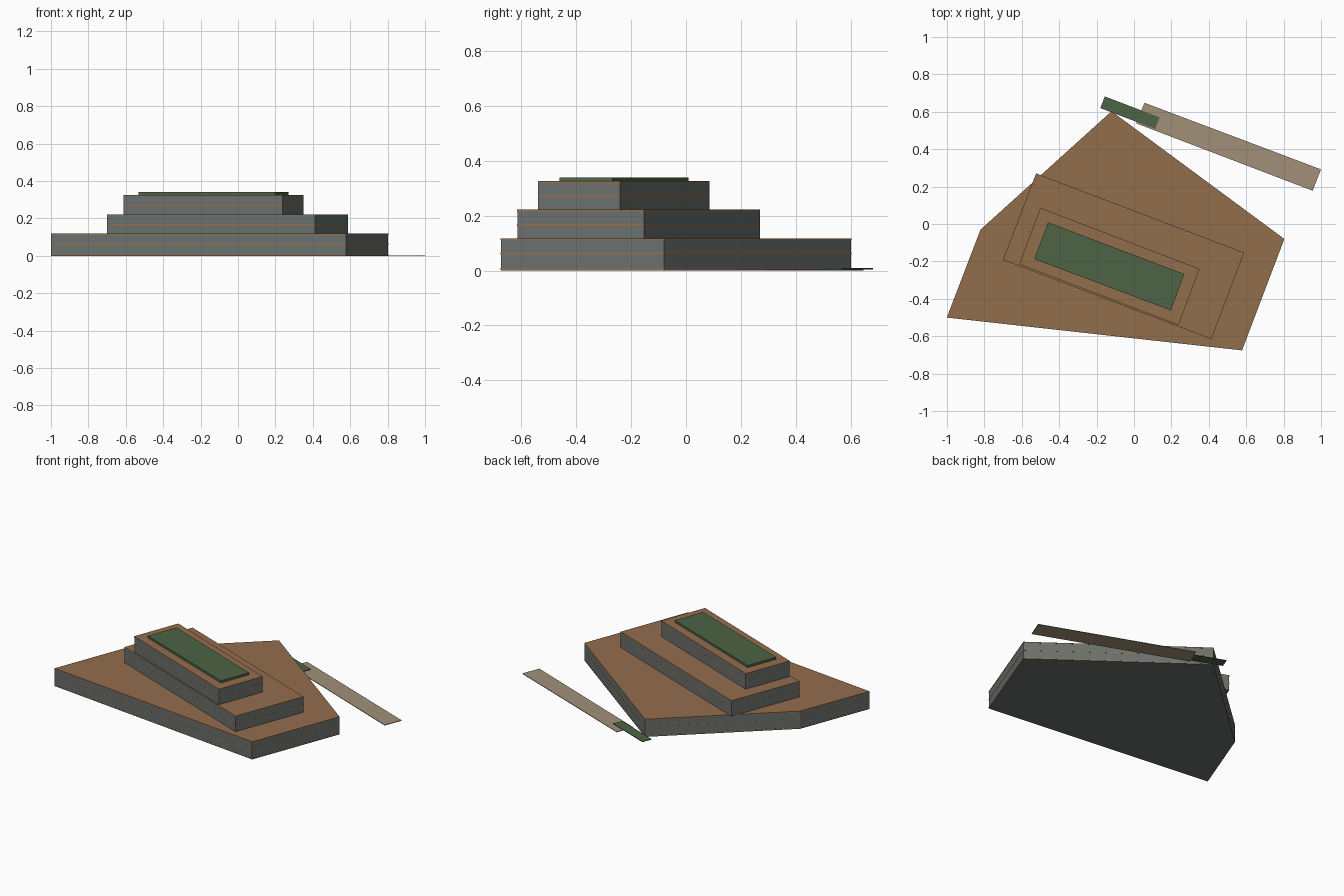
import bpy, bmesh
from mathutils import Vector

if "Cube" in bpy.data.objects:
    bpy.data.objects.remove(bpy.data.objects["Cube"])


def material(name, rgb):
    m = bpy.data.materials.new(name)
    m.diffuse_color = (*rgb, 1)
    m.use_nodes = True
    m.node_tree.nodes["Principled BSDF"].inputs["Base Color"].default_value = m.diffuse_color
    return m


BROWN = material("timber_brown", (0.29, 0.155, 0.073))
GLASS = material("grey_glass", (0.14, 0.165, 0.155))
GREEN = material("planting_green", (0.075, 0.125, 0.06))
TAN = material("path_tan", (0.36, 0.28, 0.19))


def prism(name, outline, z0, z1, mat, grow=0.0):
    """Extrude a plan outline from z0 to z1, optionally grown about its centre."""
    pts = [Vector(p) for p in outline]
    c = sum(pts, Vector((0, 0))) / len(pts)
    pts = [c + (p - c) * (1 + grow) for p in pts]
    bm = bmesh.new()
    f = bm.faces.new([bm.verts.new((p.x, p.y, z0)) for p in pts])
    top = bmesh.ops.extrude_face_region(bm, geom=[f])["geom"]
    bmesh.ops.translate(bm, vec=(0, 0, z1 - z0),
                        verts=[v for v in top if isinstance(v, bmesh.types.BMVert)])
    bmesh.ops.recalc_face_normals(bm, faces=bm.faces)
    me = bpy.data.meshes.new(name)
    bm.to_mesh(me)
    bm.free()
    me.materials.append(mat)
    ob = bpy.data.objects.new(name, me)
    bpy.context.collection.objects.link(ob)
    return ob


# Plan outlines of the three tiers, bottom to top
tiers = {
    "lower": [(-1.0, -0.5), (0.577, -0.675), (0.803, -0.08), (-0.12, 0.602), (-0.82, -0.03)],
    "middle": [(-0.70, -0.192), (0.413, -0.615), (0.588, -0.153), (-0.523, 0.27)],
    "upper": [(-0.613, -0.215), (0.238, -0.54), (0.35, -0.24), (-0.50, 0.086)],
}
FLOOR, SLAB = 0.052, 0.007
z = 0.014
for name, outline in tiers.items():
    # Glazed wall through two storeys
    base = 0.0 if name == "lower" else z
    prism(name + "_glazing", outline, base, z + 2 * FLOOR - SLAB, GLASS)
    # Floor slab edges and the roof deck
    if name == "lower":
        prism("ground_slab", outline, 0.003, z - 0.005, BROWN, 0.001)
    prism(name + "_floor_slab", outline, z + FLOOR - SLAB, z + FLOOR, BROWN, 0.001)
    prism(name + "_roof_deck", outline, z + 2 * FLOOR - SLAB, z + 2 * FLOOR, BROWN, 0.001)
    z += 2 * FLOOR

# Green roof bed
prism("roof_garden", [(-0.533, -0.187), (0.197, -0.462), (0.269, -0.268), (-0.46, 0.009)],
      z, 0.34, GREEN)

# Ground path and planting strip behind the building
prism("path", [(0.012, 0.538), (0.955, 0.178), (1.0, 0.292), (0.056, 0.648)],
      0.001, 0.005, TAN)
prism("planting_strip", [(-0.18, 0.62), (0.113, 0.508), (0.137, 0.57), (-0.156, 0.682)],
      0.005, 0.009, GREEN)
